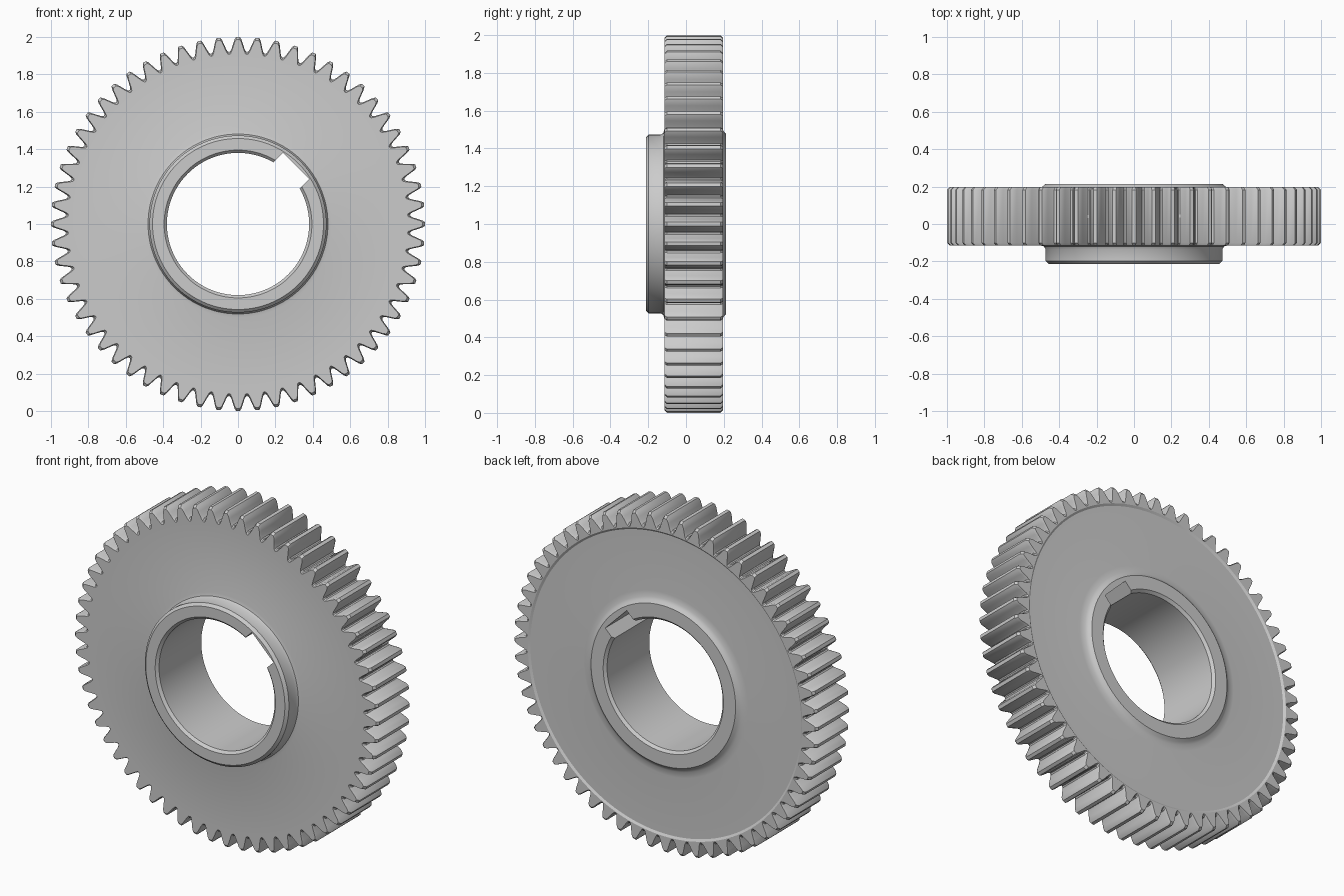
import bpy, bmesh
from math import sin, cos, pi, radians

if "Cube" in bpy.data.objects:
    bpy.data.objects.remove(bpy.data.objects["Cube"])

TEETH = 60
# one tooth: (fraction of pitch, radius)
HALF = [(0.42, 0.925), (0.34, 0.94), (0.25, 0.965), (0.17, 0.988), (0.09, 1.0)]
TOOTH = [(-0.5, 0.921)] + [(-f, r) for f, r in HALF] + [(f, r) for f, r in reversed(HALF)]
COLS = [((t + f) * 2 * pi / TEETH, r) for t in range(TEETH) for f, r in TOOTH]

# closed cross-section: (radius, y), radius 0 or below means tooth outline with that offset
SECTION = [
    (0.38, -0.198), (0.395, -0.213), (0.457, -0.213), (0.473, -0.198),   # front hub
    (0.473, -0.135), (0.481, -0.12), (0.50, -0.115), (0.90, -0.115),     # front face
    (-0.014, -0.115), (0, -0.101), (0, 0.183), (-0.014, 0.197),          # toothed rim
    (0.902, 0.197), (0.89, 0.189), (0.54, 0.189), (0.505, 0.192),        # back face
    (0.49, 0.2), (0.475, 0.213), (0.395, 0.213), (0.38, 0.198),          # back hub and bore
]

bm = bmesh.new()
rows = []
for rad, y in SECTION:
    row = []
    for a, tr in COLS:
        r = rad if rad > 0 else tr + rad
        row.append(bm.verts.new((r * sin(a), y, 1 + r * cos(a))))
    rows.append(row)
n = len(COLS)
for k, row in enumerate(rows):
    nxt = rows[(k + 1) % len(rows)]
    for i in range(n):
        j = (i + 1) % n
        bm.faces.new((row[i], row[j], nxt[j], nxt[i]))
bmesh.ops.recalc_face_normals(bm, faces=bm.faces[:])
mesh = bpy.data.meshes.new("spur_gear")
bm.to_mesh(mesh)
bm.free()
gear = bpy.data.objects.new("spur_gear", mesh)
bpy.context.collection.objects.link(gear)

# keyway slot in the bore, towards upper right
d = 0.34
bpy.ops.mesh.primitive_cube_add(size=1, location=(d * cos(pi / 4), 0, 1 + d * sin(pi / 4)),
                                rotation=(0, radians(-45), 0))
cutter = bpy.context.object
cutter.name = "keyway_cutter"
cutter.scale = (0.2, 1, 0.2)
cutter.hide_render = True
mod = gear.modifiers.new("keyway", 'BOOLEAN')
mod.operation = 'DIFFERENCE'
mod.solver = 'EXACT'
mod.object = cutter

bpy.ops.object.select_all(action='DESELECT')
gear.select_set(True)
bpy.context.view_layer.objects.active = gear
bpy.ops.object.modifier_apply(modifier="keyway")
bpy.data.objects.remove(cutter)
bpy.ops.object.shade_smooth_by_angle(angle=radians(30))
